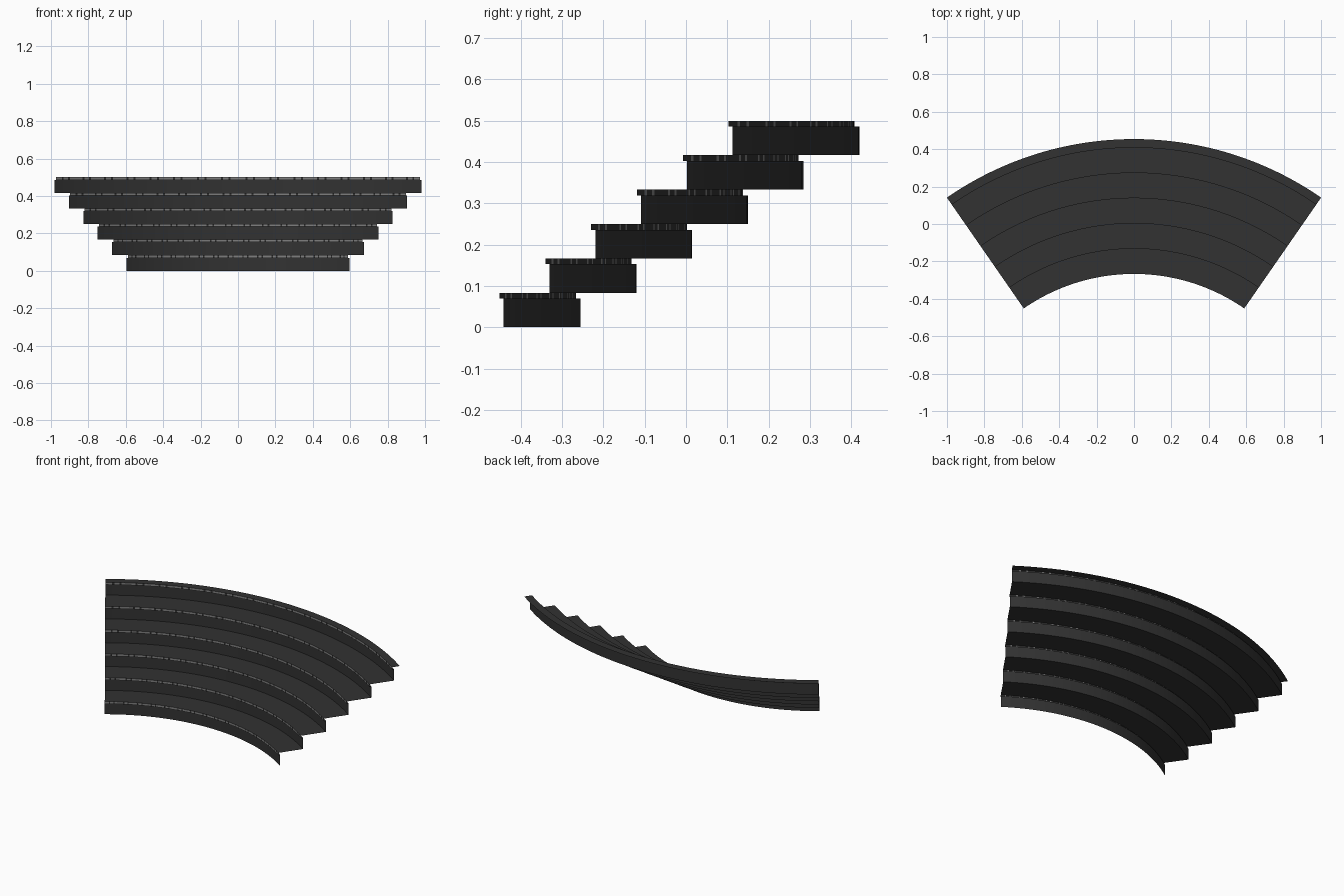
import bpy
import math

if "Cube" in bpy.data.objects:
    bpy.data.objects.remove(bpy.data.objects["Cube"])

# Curved open staircase: thin sheets swept along a shared arc
HALF_ANGLE = math.radians(34.75)
CENTRE_Y = -1.301
SEGMENTS = 64
STEPS = 6
RISE = 0.5 / STEPS
GOING = 0.135
FIRST_R = 1.046      # radius of the lowest riser
LIP = 0.012          # nosing overhang
NOSE_H = 0.014       # nosing height
OUTER_R = 1.755


def material(name, rgb):
    m = bpy.data.materials.new(name)
    m.diffuse_color = (*rgb, 1.0)
    m.use_nodes = True
    m.node_tree.nodes["Principled BSDF"].inputs["Base Color"].default_value = m.diffuse_color
    return m


dark = material("dark grey", (0.032, 0.032, 0.032))
trim = material("light grey trim", (0.21, 0.21, 0.21))


def sweep(name, profile, mat, segments=SEGMENTS):
    """Sweep a (radius, height) profile round the arc."""
    n = len(profile)
    verts, faces = [], []
    for i in range(segments + 1):
        a = HALF_ANGLE * (2 * i / segments - 1)
        for r, z in profile:
            verts.append((r * math.sin(a), CENTRE_Y + r * math.cos(a), z))
    for i in range(segments):
        for j in range(n - 1):
            a, b = i * n + j, (i + 1) * n + j
            faces.append((a, b, b + 1, a + 1))
    mesh = bpy.data.meshes.new(name)
    mesh.from_pydata(verts, [], faces)
    mesh.materials.append(mat)
    ob = bpy.data.objects.new(name, mesh)
    bpy.context.collection.objects.link(ob)
    bpy.context.view_layer.objects.active = ob
    ob.select_set(True)
    bpy.ops.object.shade_smooth_by_angle(angle=math.radians(30))
    ob.select_set(False)


for s in range(STEPS):
    r = FIRST_R + s * GOING
    z0, z1 = s * RISE, (s + 1) * RISE
    back = r + GOING if s < STEPS - 1 else OUTER_R
    # upright riser, underside of the overhang, front edge and flat tread
    sweep(f"riser_{s + 1}", [(r, z0), (r, z1 - NOSE_H)], dark)
    sweep(f"tread_{s + 1}",
          [(r, z1 - NOSE_H), (r - LIP, z1 - NOSE_H), (r - LIP, z1), (back, z1)], dark)
    # light trim strip laid on the front edge
    sweep(f"nosing_trim_{s + 1}",
          [(r - LIP, z1 - NOSE_H), (r - LIP, z1)], trim, 48)
